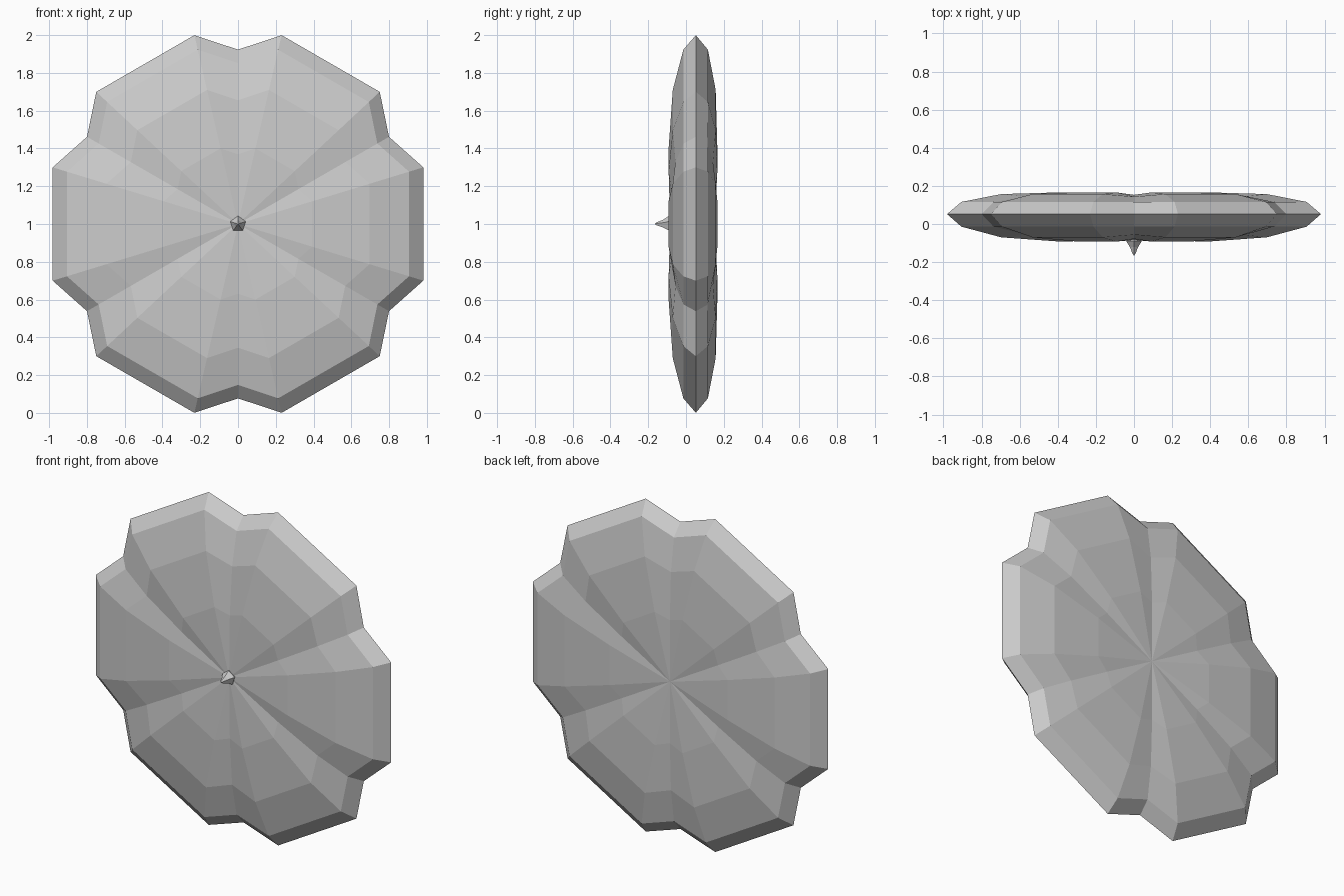
import bpy, bmesh
from math import sin, cos, radians

if "Cube" in bpy.data.objects:
    bpy.data.objects.remove(bpy.data.objects["Cube"])


def make_object(name, bm):
    bmesh.ops.recalc_face_normals(bm, faces=bm.faces)
    mesh = bpy.data.meshes.new(name)
    bm.to_mesh(mesh)
    bm.free()
    obj = bpy.data.objects.new(name, mesh)
    bpy.context.collection.objects.link(obj)
    return obj


def bridge(bm, a, b):
    n = len(a)
    for i in range(n):
        bm.faces.new((a[i], a[(i + 1) % n], b[(i + 1) % n], b[i]))


def cap(bm, ring, tip):
    n = len(ring)
    for i in range(n):
        bm.faces.new((ring[i], ring[(i + 1) % n], tip))


# Six-lobed cushion outline: (angle, radius, is_notch)
outline = []
for k in range(6):
    a = 30 + 60 * k
    outline += [(a - 13, 1.026, False), (a, 0.923, True), (a + 13, 1.026, False)]

# Shield disc: domed rings on both sides of a sharp rim
bm = bmesh.new()


def disc_ring(scale, y, notch_y):
    return [bm.verts.new((r * scale * cos(radians(a)), notch_y if notch else y,
                          1 + r * scale * sin(radians(a))))
            for a, r, notch in outline]


rim = disc_ring(1, 0.052, 0.052)
front = [(0.923, -0.014, -0.013), (0.71, -0.07, -0.056), (0.40, -0.092, -0.078)]
back = [(0.923, 0.116, 0.115), (0.71, 0.157, 0.143), (0.40, 0.166, 0.153)]
for side, centre_y in ((front, -0.084), (back, 0.152)):
    last = rim
    for params in side:
        ring = disc_ring(*params)
        bridge(bm, last, ring)
        last = ring
    cap(bm, last, bm.verts.new((0, centre_y, 1)))
make_object("shield_disc", bm)

# Five-sided spike at the front centre
bm = bmesh.new()
last = None
for r, y in ((0.036, -0.07), (0.043, -0.09), (0.022, -0.122), (0.009, -0.155)):
    ring = [bm.verts.new((r * cos(radians(90 + 72 * i)), y,
                          1 + r * sin(radians(90 + 72 * i)))) for i in range(5)]
    if last:
        bridge(bm, last, ring)
    else:
        bm.faces.new(ring)
    last = ring
cap(bm, last, bm.verts.new((0, -0.166, 1)))
make_object("centre_spike", bm)
